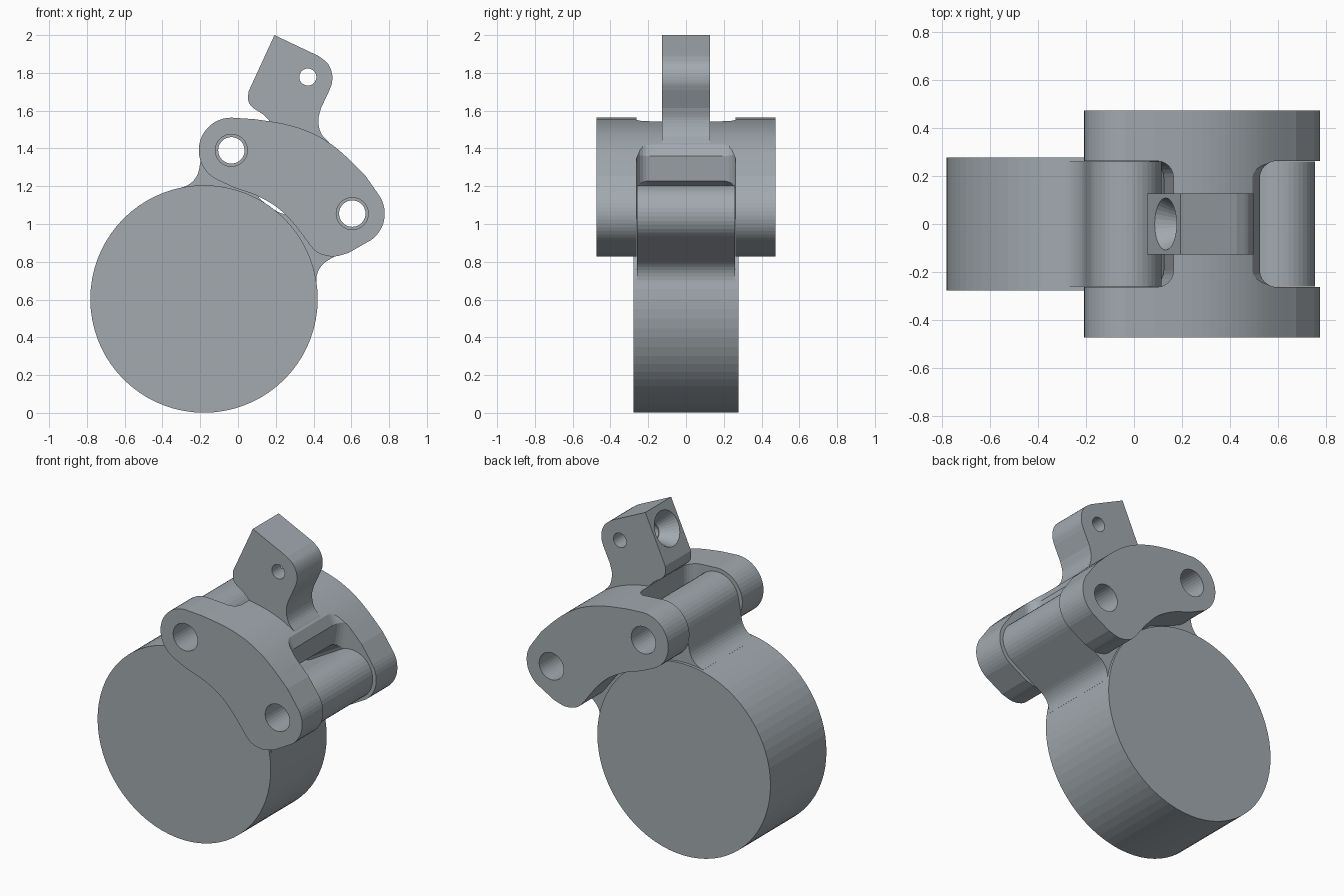
import bpy, bmesh
from math import cos, sin, pi, atan2, sqrt
from mathutils import Vector

if "Cube" in bpy.data.objects:
    bpy.data.objects.remove(bpy.data.objects["Cube"], do_unlink=True)

COLOR = (0.36, 0.40, 0.43, 1)
steel = bpy.data.materials.new("steel grey")
steel.use_nodes = True
steel.diffuse_color = COLOR
steel.node_tree.nodes["Principled BSDF"].inputs["Base Color"].default_value = COLOR

BODY = Vector((-0.18, 0.603))
PINS = {"upper": Vector((-0.035, 1.39)), "lower": Vector((0.605, 1.055))}
BODY_R, LUG_R, FILLET = 0.602, 0.15, 0.12


def arc(c, r, a0, a1, n):
    return [(c[0] + r * cos(a0 + (a1 - a0) * i / n),
             c[1] + r * sin(a0 + (a1 - a0) * i / n)) for i in range(n + 1)]


def circle(c, r, n):
    return arc(c, r, 0, 2 * pi, n)[:-1]


def spline(points, steps=4):
    """Smooth open curve through the points."""
    p = [Vector(q) for q in points]
    p = [2 * p[0] - p[1]] + p + [2 * p[-1] - p[-2]]
    out = []
    for a, b, c, d in zip(p, p[1:], p[2:], p[3:]):
        for i in range(steps):
            t = i / steps
            out.append(tuple(0.5 * (2 * b + (c - a) * t + (2 * a - 5 * b + 4 * c - d) * t * t
                                    + (3 * b - a - 3 * c + d) * t ** 3)))
    return out + [tuple(p[-2])]


def extrude(name, outline, half, round_ends=0):
    """Prism of an x-z outline, spanning -half to half in y."""
    bm = bmesh.new()
    base = bm.faces.new([bm.verts.new((x, -half, z)) for x, z in outline])
    new = bmesh.ops.extrude_face_region(bm, geom=[base])["geom"]
    bmesh.ops.translate(bm, vec=(0, 2 * half, 0),
                        verts=[v for v in new if isinstance(v, bmesh.types.BMVert)])
    bmesh.ops.recalc_face_normals(bm, faces=bm.faces)
    if round_ends:
        rims = [e for e in bm.edges if abs(e.verts[0].co.y - e.verts[1].co.y) < half]
        bmesh.ops.bevel(bm, geom=rims, offset=round_ends, segments=6,
                        profile=0.5, affect='EDGES', clamp_overlap=True)
    return finish(name, bm)


def finish(name, bm):
    mesh = bpy.data.meshes.new(name)
    bm.to_mesh(mesh)
    bm.free()
    mesh.materials.append(steel)
    ob = bpy.data.objects.new(name, mesh)
    bpy.context.collection.objects.link(ob)
    return ob


def cut(ob, cutter):
    cutter.hide_render = True
    mod = ob.modifiers.new("cut", 'BOOLEAN')
    mod.operation, mod.solver, mod.object = 'DIFFERENCE', 'EXACT', cutter
    bpy.context.view_layer.objects.active = ob
    bpy.ops.object.modifier_apply(modifier=mod.name)
    bpy.data.objects.remove(cutter, do_unlink=True)


# Round body
extrude("round_body", circle(BODY, BODY_R, 72), 0.278)

# Lugs: straight arms with rounded ends, filleted into the body, bored for a pin
for side, pin in PINS.items():
    reach = (pin - BODY).length
    u = (pin - BODY) / reach
    v = Vector((-u.y, u.x))
    fv = LUG_R + FILLET
    fu = sqrt((BODY_R + FILLET) ** 2 - fv ** 2)
    fillet = arc((fu, fv), FILLET, -pi / 2, atan2(fv, fu) - pi, 8)
    half = arc((reach, 0), LUG_R, 0, pi / 2, 10) + fillet + [(0.4, 0.15)]
    local = half + [(a, -b) for a, b in reversed(half[1:])]
    lug = extrude(side + "_lug", [tuple(BODY + u * a + v * b) for a, b in local], 0.26)
    cut(lug, extrude("bore", circle(pin, 0.07, 32), 0.6))

# Curved yoke: crescent block, slotted around both lugs
upper, lower = PINS["upper"], PINS["lower"]
crescent = arc(upper, 0.173, pi / 2, 1.36 * pi, 20)
crescent += spline([(-0.02, 1.192), (0.10, 1.15), (0.20, 1.093), (0.27, 1.03),
                    (0.336, 0.95), (0.394, 0.873), (0.44, 0.84), (0.51, 0.828),
                    (0.585, 0.847)])
crescent += arc(lower, 0.172, -0.3 * pi, 0.18 * pi, 12)
crescent += spline([(0.675, 1.255), (0.58, 1.35), (0.49, 1.425), (0.38, 1.487),
                    (0.245, 1.53), (0.087, 1.555)])
yoke = extrude("yoke", crescent, 0.473)
upper_slot = [(0.165, 1.8), (0.165, 1.37), (0.10, 1.0), (-0.6, 1.0), (-0.6, 1.8)]
lower_slot = [(0.485, 1.7), (0.49, 1.43), (0.525, 1.36), (0.505, 1.228),
              (0.20, 1.05), (0.25, 0.6), (1.1, 0.6), (1.1, 1.7)]
for slot in (upper_slot, lower_slot):
    cut(yoke, extrude("slot", slot, 0.263, 0.07))
for pin in PINS.values():
    cut(yoke, extrude("bore", circle(pin, 0.085, 32), 0.6))

# Post with a waisted neck, a cross hole and a countersunk hole
outline = [(0.193, 2.0), (0.40, 1.902)]
outline += spline([(0.43, 1.887), (0.475, 1.85), (0.497, 1.80), (0.498, 1.75), (0.485, 1.71)])
outline += spline([(0.44, 1.615), (0.425, 1.55), (0.44, 1.48), (0.485, 1.428)])
outline += [(0.44, 1.36), (0.22, 1.36), (0.17, 1.53)]
outline += spline([(0.165, 1.547), (0.13, 1.582), (0.08, 1.615), (0.055, 1.65), (0.055, 1.70)])
post = extrude("post", outline, 0.128)
cut(post, extrude("cross_hole", circle((0.37, 1.778), 0.045, 28), 0.4))

axis = Vector((0.91, 0, -0.414)).normalized()
mouth = Vector((0.132, 0, 1.867))
for r0, r1, start, depth in ((0.117, 0.05, -0.015, 0.12), (0.045, 0.045, -0.02, 0.25)):
    bm = bmesh.new()
    bmesh.ops.create_cone(bm, cap_ends=True, segments=32, radius1=r0, radius2=r1, depth=depth)
    sink = finish("sink", bm)
    sink.rotation_mode = 'QUATERNION'
    sink.rotation_quaternion = Vector((0, 0, 1)).rotation_difference(axis)
    sink.location = mouth + axis * (start + depth / 2)
    bpy.context.view_layer.update()
    cut(post, sink)
